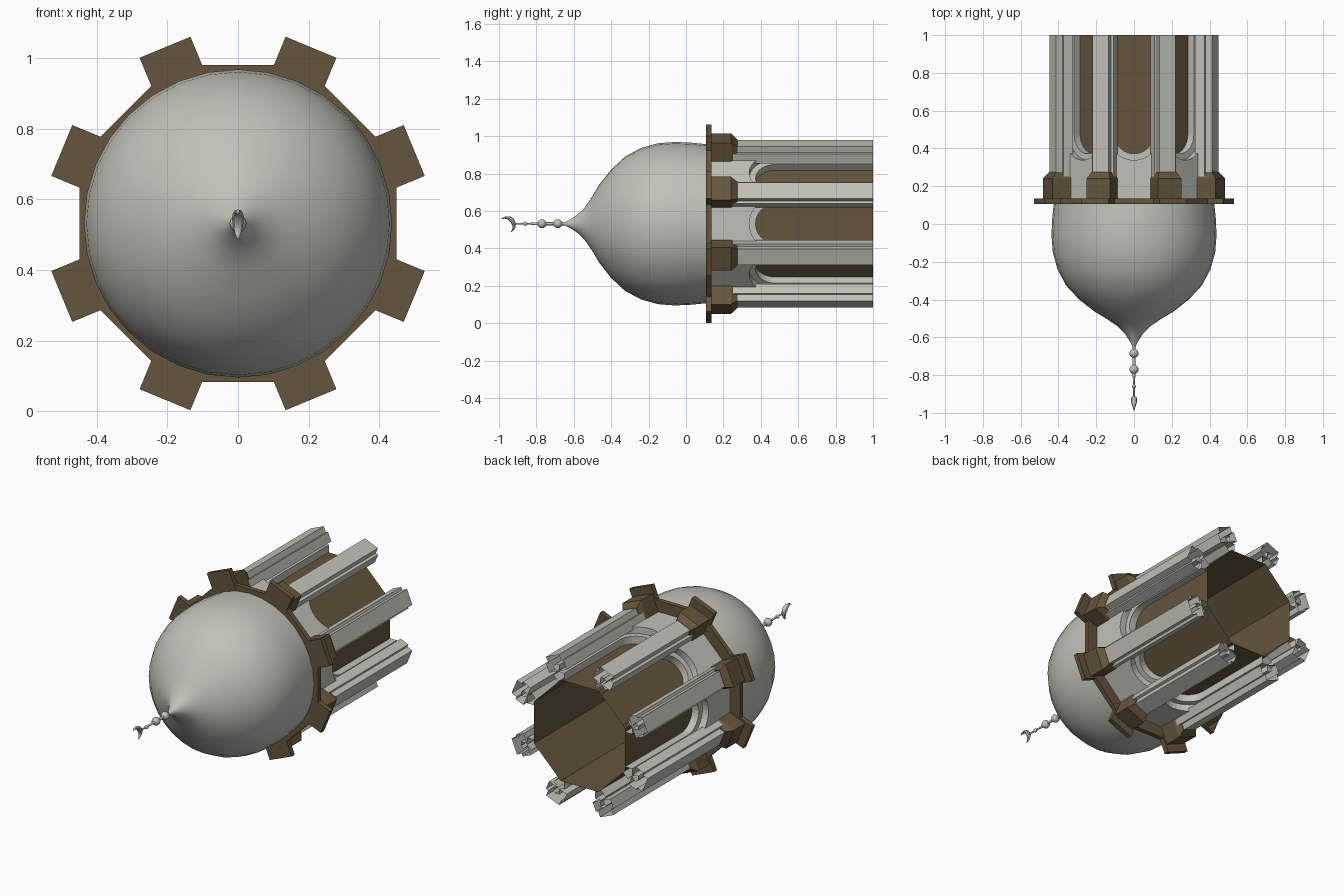
import bpy, bmesh, math

if "Cube" in bpy.data.objects:
    bpy.data.objects.remove(bpy.data.objects["Cube"])

Z0 = 0.532                      # height of the model's axis, which runs along y
ARCH_Y = 0.475                  # centre of the window arches
CORNERS = [math.radians(22.5 + 45 * i) for i in range(8)]
FACETS = [math.radians(45 * i) for i in range(8)]


def material(name, rgb):
    m = bpy.data.materials.new(name)
    m.diffuse_color = (*rgb, 1)
    m.use_nodes = True
    m.node_tree.nodes["Principled BSDF"].inputs["Base Color"].default_value = m.diffuse_color
    return m


STONE = material("pale_stone", (0.53, 0.545, 0.48))
BROWN = material("dark_brown", (0.13, 0.092, 0.047))


def at(a, s, r, y):
    """Point at angle a round the axis: s sideways, r outward, y along."""
    return (r * math.cos(a) - s * math.sin(a), y, Z0 + r * math.sin(a) + s * math.cos(a))


def finish(bm, name, mat, smooth=None):
    bmesh.ops.recalc_face_normals(bm, faces=bm.faces)
    me = bpy.data.meshes.new(name)
    bm.to_mesh(me)
    bm.free()
    ob = bpy.data.objects.new(name, me)
    bpy.context.collection.objects.link(ob)
    me.materials.append(mat)
    if smooth:
        bpy.ops.object.select_all(action='DESELECT')
        bpy.context.view_layer.objects.active = ob
        ob.select_set(True)
        bpy.ops.object.shade_smooth_by_angle(angle=math.radians(smooth))
    return ob


def loft(bm, loops, closed=True, start=False, end=False):
    """Skin a list of equal-length point loops, with optional end caps."""
    rows = [[bm.verts.new(p) for p in lp] for lp in loops]
    n = len(rows[0])
    for a, b in zip(rows, rows[1:]):
        for i in range(n if closed else n - 1):
            j = (i + 1) % n
            bm.faces.new((a[i], a[j], b[j], b[i]))
    if start:
        bm.faces.new(rows[0])
    if end:
        bm.faces.new(rows[-1])


def lathe(name, profile, mat, n=32, smooth=40):
    """Turn (radius, y) points round the axis."""
    bm = bmesh.new()
    loft(bm, [[at(2 * math.pi * i / n, 0, r, y) for i in range(n)] for r, y in profile])
    return finish(bm, name, mat, smooth)


def octagon(apothem, y):
    r = apothem / math.cos(math.pi / 8)
    return [at(a, 0, r, y) for a in CORNERS]


# dome with ogee tip
lathe("dome", [(0.425, 0.11), (0.433, 0.03), (0.437, -0.06), (0.43, -0.15), (0.405, -0.24),
               (0.36, -0.325), (0.29, -0.40), (0.21, -0.463), (0.14, -0.505), (0.085, -0.543),
               (0.045, -0.585), (0.02, -0.625), (0.008, -0.65)], STONE)

# finial stem with beads
stem = [(0.010, -0.63)]
for c, rad in ((-0.685, 0.024), (-0.77, 0.024), (-0.86, 0.011)):
    for k in range(7):
        t = math.radians(20 + k * 140 / 6)
        stem.append((rad * math.sin(t), c + rad * math.cos(t)))
stem += [(0.005, -0.88), (0.005, -0.912)]
lathe("finial_stem", stem, STONE, n=12)

# crescent: tapered ring in the y-z plane
bm = bmesh.new()
rings = []
for k in range(19):
    f = k / 18
    t = math.radians(-66 + 204 * f)
    w = 0.001 + 0.011 * math.sin(math.pi * f)
    ring = []
    for i in range(8):
        p = 2 * math.pi * i / 8
        R = 0.045 - w + w * math.cos(p)
        ring.append((1.4 * w * math.sin(p), -0.955 + R * math.cos(t), Z0 - 0.005 + R * math.sin(t)))
    rings.append(ring)
loft(bm, rings, start=True, end=True)
finish(bm, "finial_crescent", STONE, 40)

# cornice plate under the dome, with a tab at each corner
bm = bmesh.new()
loft(bm, [octagon(0.45, 0.107), octagon(0.45, 0.135)], start=True, end=True)
for a in CORNERS:
    sq = [(-0.078, 0.40), (0.078, 0.40), (0.078, 0.541), (-0.078, 0.541)]
    loft(bm, [[at(a, s, r, y) for s, r in sq] for y in (0.1065, 0.1355)], start=True, end=True)
finish(bm, "cornice_plate", BROWN)

# capitals: blocks tapering to the pilasters
bm = bmesh.new()
for a in CORNERS:
    loops = []
    for y, hw, r in ((0.135, 0.067, 0.495), (0.24, 0.067, 0.495), (0.275, 0.05, 0.466)):
        loops.append([at(a, s, q, y) for s, q in ((-hw, 0.38), (hw, 0.38), (hw, r), (-hw, r))])
    loft(bm, loops, start=True, end=True)
finish(bm, "capitals", BROWN)

# stepped pilasters, hollow and open at the far end
bm = bmesh.new()
section = [(-0.062, 0.375), (-0.062, 0.43), (-0.046, 0.43), (-0.046, 0.465)]
section += [(-s, r) for s, r in reversed(section)]
for a in CORNERS:
    loft(bm, [[at(a, s, r, y) for s, r in section] for y in (0.25, 1.0)])
finish(bm, "pilasters", STONE)


def arch(hw, n=16):
    """U-shaped opening edge, running up one side and down the other."""
    pts = [(-hw, 1.0)]
    for i in range(n + 1):
        t = math.pi * i / n
        pts.append((-hw * math.cos(t), ARCH_Y - hw * math.sin(t)))
    return pts + [(hw, 1.0)]


def arched_wall(name, half, hw, r_out, r_in):
    """Facet walls with an arched opening and its reveal."""
    bm = bmesh.new()
    for a in FACETS:
        edge = arch(hw)
        outer = [bm.verts.new(at(a, s, r_out, y)) for s, y in edge]
        inner = [bm.verts.new(at(a, s, r_in, y)) for s, y in edge]
        rim = [bm.verts.new(at(a, s, r_out, y)) for s, y in
               ((half, 1.0), (half, 0.12), (-half, 0.12), (-half, 1.0))]
        bm.faces.new(outer + rim)
        for i in range(len(edge) - 1):
            bm.faces.new((outer[i], outer[i + 1], inner[i + 1], inner[i]))
    return finish(bm, name, STONE)


# drum walls in two steps
arched_wall("drum_outer_wall", 0.159, 0.137, 0.385, 0.345)
arched_wall("drum_inner_wall", 0.143, 0.103, 0.345, 0.30)

# brown window panels forming the inner tube
bm = bmesh.new()
loft(bm, [octagon(0.30, 0.135), octagon(0.30, 1.0)])
finish(bm, "window_panels", BROWN)
